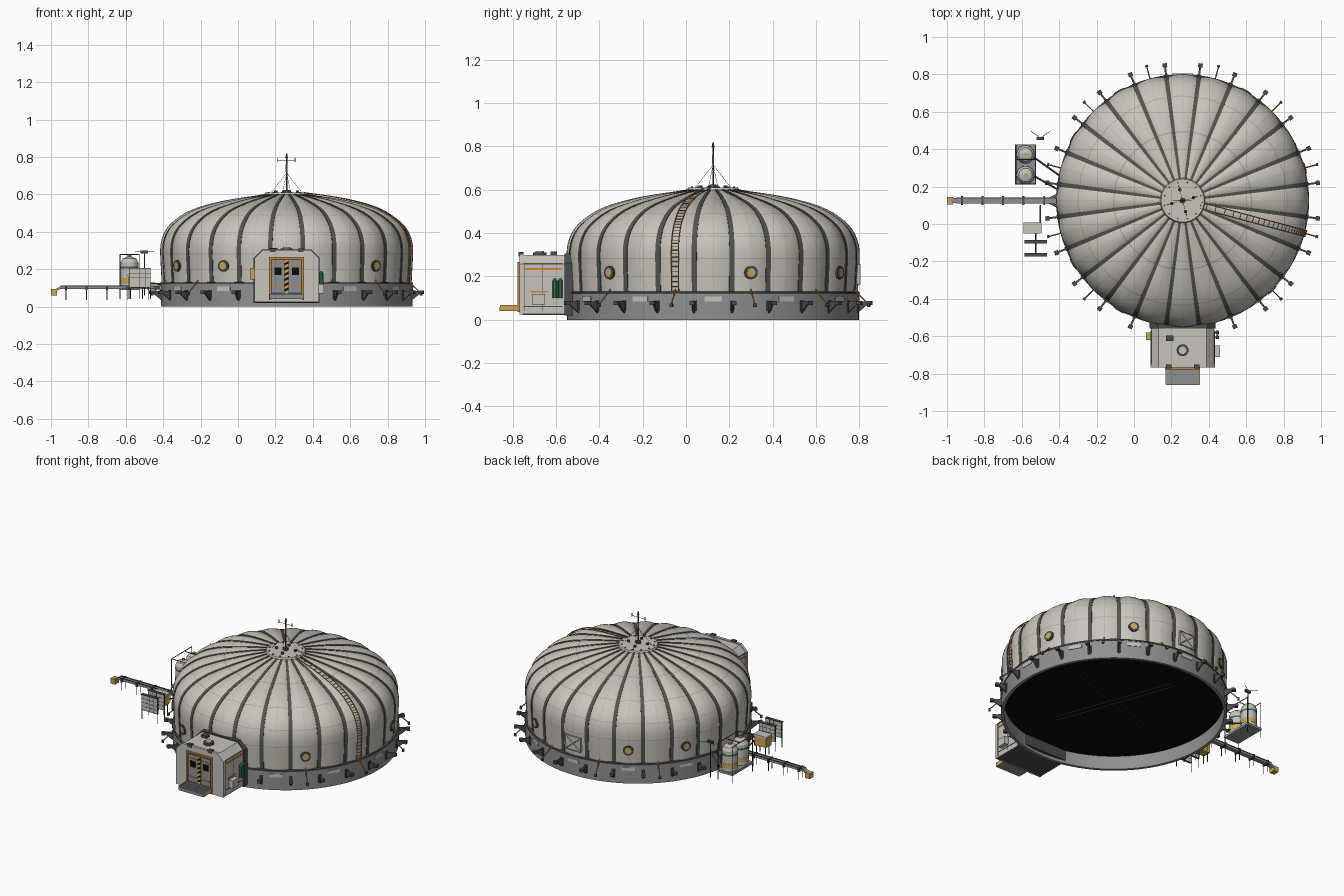
import bpy, bmesh, math
from mathutils import Matrix, Vector

if "Cube" in bpy.data.objects:
    bpy.data.objects.remove(bpy.data.objects["Cube"], do_unlink=True)


def material(name, r, g, b):
    m = bpy.data.materials.new(name)
    m.use_nodes = True
    m.diffuse_color = (r, g, b, 1)
    m.node_tree.nodes["Principled BSDF"].inputs["Base Color"].default_value = (r, g, b, 1)
    return m


fabric = material("warm grey fabric", .58, .55, .49)
strap = material("dark strap", .085, .085, .075)
seam = material("cool grey seam", .38, .39, .39)
steel = material("base grey", .27, .28, .285)
dark = material("dark metal", .07, .072, .075)
black = material("black", .003, .003, .003)
orange = material("orange", .62, .23, .04)
yellow = material("amber yellow", .6, .38, .1)
green = material("green", .03, .17, .08)
white = material("pale panel", .57, .545, .5)

CX, CY = .26, .125
GORES = 24
STEP = math.tau / GORES


def radial(deg):
    """Frame on the dome axis: local x points outward, local y along the wall."""
    return Matrix.Translation((CX, CY, 0)) @ Matrix.Rotation(math.radians(deg), 4, "Z")


class Part:
    """Collects shapes into one object."""

    def __init__(self, name, *mats):
        self.name, self.mats, self.bm = name, mats, bmesh.new()

    def box(self, a, b, M=Matrix()):
        a, b = Vector(a), Vector(b)
        T = Matrix.Translation((a + b) / 2) @ Matrix.Diagonal((*(b - a), 1))
        bmesh.ops.create_cube(self.bm, size=1, matrix=M @ T)

    def rod(self, a, b, r, M=Matrix(), r2=None, n=8):
        a, b = M @ Vector(a), M @ Vector(b)
        T = Matrix.Translation((a + b) / 2) @ (b - a).to_track_quat("Z", "Y").to_matrix().to_4x4()
        bmesh.ops.create_cone(self.bm, cap_ends=True, segments=n, radius1=r,
                              radius2=r if r2 is None else r2, depth=(b - a).length, matrix=T)

    def prism(self, pts, offset, M=Matrix()):
        face = self.bm.faces.new([self.bm.verts.new(M @ Vector(p)) for p in pts])
        ext = bmesh.ops.extrude_face_region(self.bm, geom=[face], use_keep_orig=True)
        moved = [v for v in ext["geom"] if isinstance(v, bmesh.types.BMVert)]
        bmesh.ops.translate(self.bm, verts=moved, vec=M.to_3x3() @ Vector(offset))

    def rows(self, rows, closed=False, pick=None):
        vs = [[self.bm.verts.new(p) for p in row] for row in rows]
        n = len(vs[0])
        for i in range(len(vs) - 1):
            for j in range(n if closed else n - 1):
                k = (j + 1) % n
                f = self.bm.faces.new((vs[i][j], vs[i][k], vs[i + 1][k], vs[i + 1][j]))
                f.material_index = pick(i, j) if pick else 0

    def lathe(self, section):
        self.rows([[radial(a * 3.75) @ Vector((r, 0, z)) for a in range(96)] for r, z in section], True)

    def done(self, angle=30):
        bmesh.ops.recalc_face_normals(self.bm, faces=self.bm.faces)
        me = bpy.data.meshes.new(self.name)
        self.bm.to_mesh(me)
        for m in self.mats:
            me.materials.append(m)
        ob = bpy.data.objects.new(self.name, me)
        bpy.context.collection.objects.link(ob)
        bpy.ops.object.select_all(action="DESELECT")
        ob.select_set(True)
        bpy.context.view_layer.objects.active = ob
        bpy.ops.object.shade_smooth_by_angle(angle=math.radians(angle))


# Dome profile, smoothed from a few points
KEYS = [(.668, .12), (.672, .2), (.676, .29), (.671, .35), (.647, .41), (.602, .46),
        (.525, .51), (.42, .547), (.28, .577), (.1, .602)]


def curve(t):
    i = min(int(t), len(KEYS) - 2)
    u = t - i
    p = [Vector(KEYS[min(max(i + k, 0), len(KEYS) - 1)]) for k in (-1, 0, 1, 2)]
    return .5 * (2 * p[1] + (p[2] - p[0]) * u + (2 * p[0] - 5 * p[1] + 4 * p[2] - p[3]) * u * u
                 + (3 * p[1] - p[0] - 3 * p[2] + p[3]) * u ** 3)


def profile(t, lift=0):
    """Radius and height at t, moved out along the surface normal."""
    d = (curve(min(t + .01, 9)) - curve(max(t - .01, 0))).normalized()
    return curve(t) + Vector((d.y, -d.x)) * lift


def sag(t):
    return .014 * min(1, curve(t).x / .35)


# Quilted fabric shell: the thin rows and columns are stitched seams
bands = (1.9, 3.6, 5.6, 7.4)
levels = sorted([k / 3 for k in range(28)] + [b + d for b in bands for d in (-.03, .03)])
cols = (0, .08, .2, .35, .494, .506, .65, .8, .92)
dome = Part("fabric_dome", fabric, seam)
shell = []
for t in levels:
    row = []
    for g in range(GORES):
        for c in cols:
            r, z = profile(t, -sag(t) * (1 - math.sin(math.pi * c) ** .8))
            row.append(radial(math.degrees((g + c - .5) * STEP)) @ Vector((r, 0, z)))
    shell.append(row)
seam_rows = {i for i, t in enumerate(levels) if any(abs(t - b + .03) < 1e-6 for b in bands)}
dome.rows(shell, True, lambda i, j: 1 if i in seam_rows or j % len(cols) == 4 else 0)
dome.done(25)

# Dark straps in the valleys between gores
straps = Part("dome_straps", strap)
for g in range(GORES):
    M = radial((g + .5) * 360 / GORES)
    ribbon = []
    for t in levels:
        r, z = profile(t, .007 - sag(t))
        ri, zi = profile(t, -.012 - sag(t))
        w = .005 + .007 * r / .67
        ribbon.append([M @ Vector(p) for p in ((ri, -w, zi), (r, -w, z), (r, w, z), (ri, w, zi))])
    straps.rows(ribbon)
straps.done()

# Hollow base ring, lip and recessed dark floor
ring = Part("base_ring", steel)
ring.lathe(((.655, 0), (.673, 0), (.673, .12), (.655, .12), (.655, 0)))
ring.done()
lip = Part("base_lip", dark)
lip.lathe(((.65, .12), (.676, .12), (.676, .129), (.65, .132)))
lip.done()
floor = Part("floor", black)
floor.rod((CX, CY, .088), (CX, CY, .1), .66, n=96)
floor.done()
beams = Part("floor_beams", dark)
for a in (20, 110):
    for s in (-.02, .02):
        beams.box((-.4, s - .0015, .082), (.4, s + .0015, .086), radial(a))
beams.done()

# Ring anchors, label plates and guy straps
anchors = Part("ring_anchors", dark)
plates = Part("ring_plates", white)
guys = Part("guy_straps", orange)
for g in range(GORES):
    a = (g + .5) * 360 / GORES
    if abs(a - 270) < 10:
        continue
    M = radial(a)
    anchors.prism([(.67, -.005, .085), (.725, -.005, .085), (.725, -.005, .075), (.67, -.005, .03)], (0, .01, 0), M)
    anchors.box((.667, -.011, .04), (.679, .011, .09), M)
    anchors.box((.718, -.012, .068), (.74, .012, .086), M)
for a in range(0, 360, 30):
    if a != 270:
        plates.box((.66, -.04, .085), (.676, .04, .107), radial(a))
for a in (15, 45, 75, 105, 135, 165, 195, 225, 315, 345):
    M = radial(a)
    guys.rod((.67, 0, .14), (.745, 0, .07), .0035, M)
    anchors.box((.738, -.008, .06), (.75, .008, .076), M)
for part in (anchors, plates, guys):
    part.done()

# Portholes and rear patch hatch
rims = Part("porthole_rims", dark)
glass = Part("porthole_glass", yellow)
for a in (15, 60, 120, 150, 210, 240, 315):
    M = radial(a)
    rims.rod((.655, 0, .218), (.68, 0, .218), .031, M, n=24)
    glass.rod((.66, 0, .218), (.682, 0, .218), .02, M, n=24)
rims.done()
glass.done()
hatch = Part("rear_hatch", fabric)
M = radial(90)
hatch.box((.655, -.055, .165), (.677, .055, .255), M)
hatch.done()
brace = Part("hatch_brace", seam)
for s in (-1, 1):
    brace.rod((.677, -.052 * s, .168), (.677, .052 * s, .252), .003, M)
    brace.box((.672, .053 * s - .003, .163), (.68, .053 * s + .003, .257), M)
    brace.box((.672, -.055, .21 + .045 * s - .003), (.68, .055, .21 + .045 * s + .003), M)
brace.done()

# Ladder over the dome
ladder = Part("dome_ladder", orange)
M = radial(-15)
path = [profile(k / 4, .007) for k in range(37)]
for (r, z), (r2, z2) in zip(path, path[1:]):
    for y in (-.017, .017):
        ladder.rod((r, y, z), (r2, y, z2), .0025, M, n=6)
    ladder.rod((r, -.017, z), (r, .017, z), .0016, M, n=6)
ladder.done()

# Crown plate with vents, mast and guy wires
crown = Part("crown_plate", fabric)
crown.rod((CX, CY, .59), (CX, CY, .61), .125, r2=.115, n=32)
crown.done()
mast = Part("mast", dark)
mast.rod((CX, CY, .61), (CX, CY, .8), .0038)
mast.rod((CX, CY, .61), (CX, CY, .625), .016, n=16)
mast.rod((CX, CY, .795), (CX, CY, .818), .007, r2=.003)
mast.rod((CX - .05, CY, .78), (CX + .045, CY, .78), .0013)
for x in (-.05, .045):
    mast.rod((CX + x, CY, .773), (CX + x, CY, .795), .002)
for k in range(12):
    M = radial(k * 30 + 15)
    mast.rod((.1, 0, .608), (.1, 0, .614), .005, M)
    if k % 3 == 0:
        mast.rod((.085, 0, .61), (0, 0, .715), .0009, M, n=5)
        mast.rod((.06, 0, .608), (.06, 0, .62), .009, M, n=12)
mast.done()
band = Part("mast_band", orange)
band.rod((CX, CY, .72), (CX, CY, .76), .005)
band.done()


# Airlock: chamfered shell with dark collar and trim
def arch(half, low, top, cut, y):
    return [(CX + x, y, z) for x, z in ((-half, low), (half, low), (half, top - cut), (half - cut, top),
                                        (cut - half, top), (-half, top - cut))]


body = Part("airlock_body", white)
body.prism(arch(.168, .028, .298, .04, -.757), (0, .21, 0))
body.prism(arch(.173, .025, .303, .045, -.768), (0, .018, 0))
body.box((CX + .172, -.71, .07), (CX + .2, -.65, .12))
body.rod((CX, -.675, .31), (CX, -.675, .318), .02, n=16)
body.done()
trim = Part("airlock_trim", dark)
trim.prism(arch(.176, .02, .306, .045, -.56), (0, .05, 0))
trim.box((CX - .166, -.755, .022), (CX + .166, -.54, .03))
trim.box((CX - .088, -.771, .04), (CX + .088, -.762, .265))
for x in (-.09, .06):
    trim.box((CX + x, -.772, .292), (CX + x + .03, -.75, .312))
trim.box((CX - .09, -.625, .295), (CX - .05, -.595, .315))
trim.rod((CX, -.675, .295), (CX, -.675, .31), .032, n=16)
for s in (-1, 1):
    x = CX + s * .168
    for z in (.06, .255):
        trim.box((x - .002, -.75, z), (x + .002, -.57, z + .004))
    for y in (-.748, -.665):
        trim.box((x - .0015, y, .04), (x + .0015, y + .003, .255))
trim.done()

# Door leaves, windows, orange frame and hazard strip
leaves = Part("door_leaves", steel)
windows = Part("door_windows", black)
frame = Part("orange_frame", orange)
hazard = Part("hazard_strip", yellow)
for s in (-1, 1):
    leaves.box((CX + s * .014, -.774, .075), (CX + s * .078, -.768, .25))
    windows.box((CX + s * .028, -.776, .17), (CX + s * .066, -.77, .21))
    frame.box((CX + s * .083, -.778, .035), (CX + s * .094, -.765, .266))
    frame.box((CX + s * .02, -.777, .1), (CX + s * .078, -.77, .106))
    frame.box((CX + s * .02, -.777, .222), (CX + s * .078, -.77, .227))
    for a, b, z in ((-.75, -.57, .23), (-.715, -.64, .125)):
        frame.box((CX + s * .166, a, z), (CX + s * .172, b, z + .009))
    hazard.box((CX + s * .088, -.858, .042), (CX + s * .092, -.768, .068))
frame.box((CX - .094, -.778, .256), (CX + .094, -.765, .266))
hazard.box((CX - .011, -.776, .07), (CX + .011, -.768, .25))
hazard.box((CX - .197, -.62, .145), (CX - .168, -.58, .208))
for k in range(6):
    z = .08 + k * .028
    windows.prism([(CX - .011, -.778, z), (CX + .011, -.778, z + .011), (CX + .011, -.778, z + .024),
                   (CX - .011, -.778, z + .013)], (0, .004, 0))
porch = Part("porch_step", steel)
porch.box((CX - .09, -.86, .04), (CX + .09, -.768, .06))
for k in range(6):
    porch.box((CX - .088, -.855 + k * .015, .06), (CX + .088, -.847 + k * .015, .068))
bottles = Part("gas_bottles", green)
for y in (-.605, -.58):
    bottles.rod((CX + .185, y, .1), (CX + .185, y, .18), .011, n=12)
    bottles.rod((CX + .185, y, .18), (CX + .185, y, .19), .011, r2=.004, n=12)
for part in (leaves, windows, frame, hazard, porch, bottles):
    part.done()

# Service duct reaching out to the side
duct = Part("service_duct", steel)
duct.box((-.95, CY - .014, .094), (-.4, CY + .014, .108))
duct.prism([(-.95, CY - .014, .108), (-.98, CY - .014, .092), (-.98, CY - .014, .08), (-.95, CY - .014, .094)], (0, .028, 0))
for s in (-1, 1):
    duct.rod((-.47, CY, .1), (-.41, CY + s * .03, .1), .008)
duct.done()
legs = Part("duct_legs", dark)
for k in range(5):
    x = -.92 + k * .11
    legs.box((x - .005, CY - .024, .088), (x + .005, CY + .024, .113))
    for y in (-.018, .018):
        legs.rod((x, CY + y, .035), (x, CY + y, .1), .002)
for y in (-.014, .014):
    legs.box((-.95, CY + y - .002, .108), (-.42, CY + y + .002, .113))
legs.done()
end = Part("duct_end_box", yellow)
end.box((-1, CY - .02, .06), (-.967, CY + .02, .094))
end.done()

# Tank skid with open frame and slim antenna
deck = Part("skid_deck", steel)
deck.box((-.635, .21, .09), (-.525, .425, .105))
deck.done()
skid = Part("skid_frame", dark)
for x in (-.632, -.528):
    for y in (.213, .422):
        skid.rod((x, y, .04), (x, y, .28), .0025)
    skid.rod((x, .213, .278), (x, .422, .278), .0025)
for y, e in ((.26, .22), (.36, .3)):
    skid.rod((-.632, y * 1.32 - .13, .278), (-.528, y * 1.32 - .13, .278), .0025)
    skid.rod((-.54, y, .13), (-.4, e - .04, .12), .005)
skid.rod((-.5, .46, .06), (-.5, .46, .3), .003)
skid.box((-.52, .45, .285), (-.48, .465, .3))
for s in (-1, 1):
    skid.rod((-.5 + s * .05, .495, .297), (-.5, .46, .297), .0015)
skid.done()
tanks = Part("tanks", white)
belts = Part("tank_belts", yellow)
rings = Part("tank_rings", green)
for y in (.262, .372):
    for a, b, r, r2 in ((.105, .235, .048, .048), (.235, .257, .048, .036), (.257, .267, .036, .012)):
        tanks.rod((-.58, y, a), (-.58, y, b), r, r2=r2, n=24)
    belts.rod((-.58, y, .125), (-.58, y, .155), .0495, n=24)
    belts.rod((-.58, y, .262), (-.58, y, .275), .01)
    rings.rod((-.58, y, .205), (-.58, y, .215), .0492, n=24)
tanks.done()
rings.done()

# Generator box and radiator panels
belts.box((-.585, -.05, .1), (-.5, .005, .16))
belts.done()
lid = Part("generator_lid", white)
lid.box((-.59, -.052, .16), (-.495, .008, .172))
lid.done()
radiators = Part("radiators", white)
fins = Part("radiator_frames", dark)
for y in (-.095, -.165):
    radiators.box((-.582, y - .005, .105), (-.468, y + .005, .205))
    for k in range(5):
        fins.box((-.584, y - .006, .103 + k * .025), (-.466, y + .006, .105 + k * .025))
        fins.box((-.583 + k * .0285, y - .006, .103), (-.581 + k * .0285, y + .006, .206))
    for x in (-.583, -.468):
        fins.rod((x, y, .04), (x, y, .1), .0025)
    fins.box((-.585, y - .01, .203), (-.465, y + .01, .208))
fins.rod((-.5, .005, .13), (-.5, .1, .1), .004)
fins.rod((-.525, -.17, .11), (-.525, -.03, .11), .004)
for x in (-.575, -.51):
    for y in (-.04, -.005):
        fins.rod((x, y, .04), (x, y, .1), .0025)
radiators.done()
fins.done()
